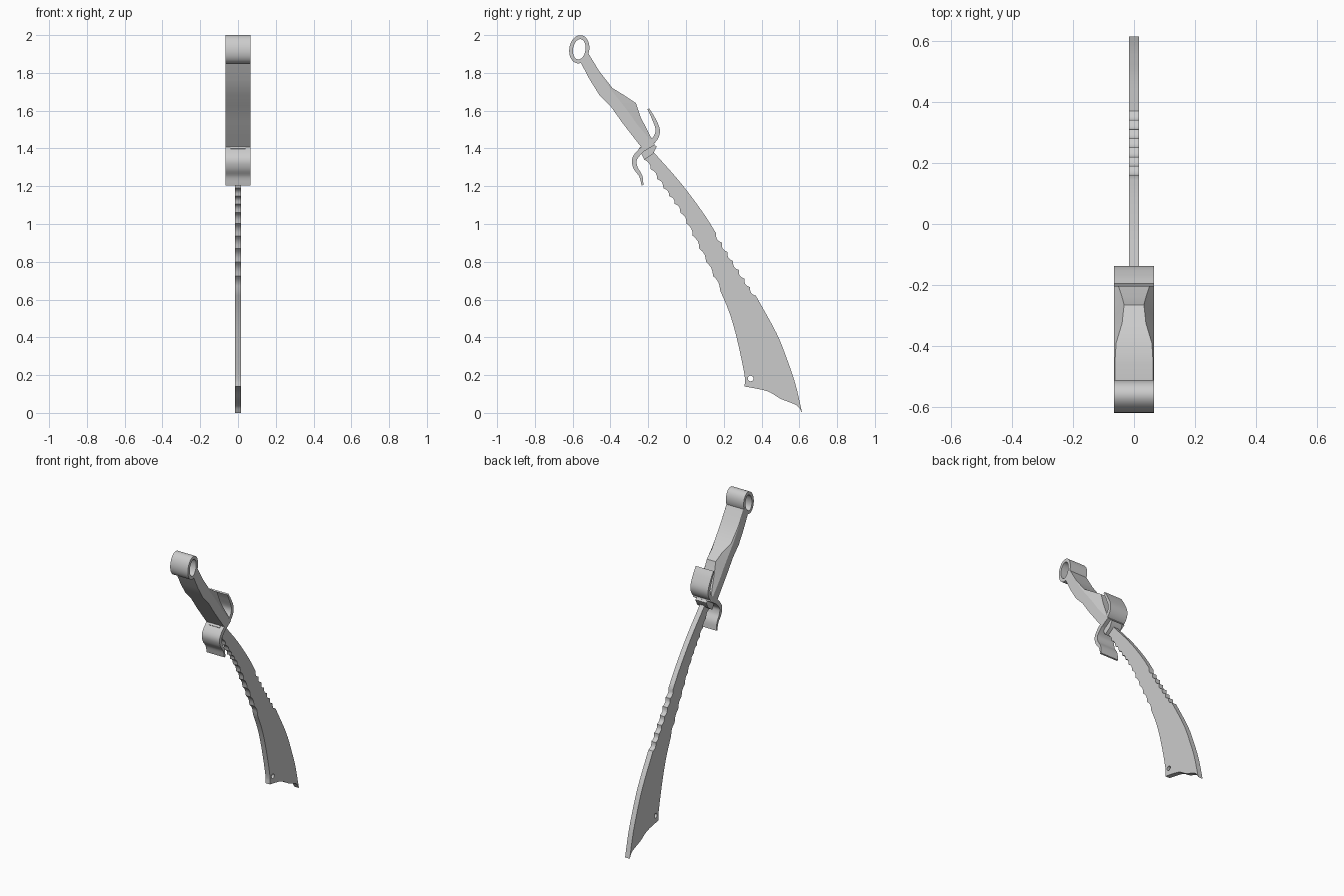
import bpy
import bmesh
import math
from mathutils import Vector

# Remove the default object
default = bpy.data.objects.get("Cube")
if default:
    bpy.data.objects.remove(default, do_unlink=True)

# Single grey material
steel = bpy.data.materials.new("plain_grey")
steel.use_nodes = True
GREY = (0.6, 0.6, 0.6, 1)
steel.diffuse_color = GREY
steel.node_tree.nodes["Principled BSDF"].inputs["Base Color"].default_value = GREY


def finish(obj, angle=35):
    """Weld, orient, colour and shade a finished part."""
    bm = bmesh.new()
    bm.from_mesh(obj.data)
    bmesh.ops.remove_doubles(bm, verts=bm.verts, dist=0.0002)
    bmesh.ops.recalc_face_normals(bm, faces=bm.faces)
    bm.to_mesh(obj.data)
    bm.free()
    obj.data.materials.clear()
    obj.data.materials.append(steel)
    bpy.ops.object.select_all(action="DESELECT")
    obj.select_set(True)
    bpy.context.view_layer.objects.active = obj
    bpy.ops.object.shade_smooth_by_angle(angle=math.radians(angle))


def smooth(points, steps=4, teeth=0, depth=0.0):
    """Smooth path through (y, z) points, with optional scalloped teeth cut inward."""
    p = [Vector(q) for q in points]
    p = [2 * p[0] - p[1]] + p + [2 * p[-1] - p[-2]]
    count = len(points) - 1
    path = []
    for i in range(count * steps + 1):
        k = min(i // steps, count - 1)
        t = i / steps - k
        a, b, c, d = p[k:k + 4]
        point = (2 * b + (c - a) * t + (2 * a - 5 * b + 4 * c - d) * t ** 2
                 + (3 * b - a - 3 * c + d) * t ** 3) / 2
        inward = Vector((c.y - b.y, b.x - c.x)).normalized()
        wave = abs(math.sin(math.pi * teeth * i / (count * steps)))
        path.append(point + inward * depth * wave)
    return path


def ellipse(centre, ry, rz, tilt=0.0, sides=32):
    points = []
    for i in range(sides):
        a = math.tau * i / sides
        y, z = ry * math.cos(a), rz * math.sin(a)
        points.append((centre[0] + y * math.cos(tilt) - z * math.sin(tilt),
                       centre[1] + y * math.sin(tilt) + z * math.cos(tilt)))
    return points


def plate(name, outlines, half_width):
    """Filled side profile extruded along x; later outlines are holes."""
    curve = bpy.data.curves.new(name, "CURVE")
    curve.dimensions = "2D"
    curve.fill_mode = "BOTH"
    curve.extrude = half_width
    for outline in outlines:
        spline = curve.splines.new("POLY")
        spline.points.add(len(outline) - 1)
        for point, (y, z) in zip(spline.points, outline):
            point.co = (y, z, 0, 1)
        spline.use_cyclic_u = True
    obj = bpy.data.objects.new(name, curve)
    bpy.context.collection.objects.link(obj)
    obj.rotation_euler = (math.pi / 2, 0, math.pi / 2)
    bpy.ops.object.select_all(action="DESELECT")
    obj.select_set(True)
    bpy.context.view_layer.objects.active = obj
    bpy.ops.object.convert(target="MESH")
    obj = bpy.context.view_layer.objects.active
    obj.name = name
    finish(obj)
    return obj


# Blade: curved back, ragged tip and scalloped front edge
blade = smooth([(-.18, 1.39), (-.03, 1.22), (.09, 1.06), (.16, .95)])
blade += smooth([(.16, .95), (.265, .78), (.37, .62)], 14, 7, .013)[1:]
blade += smooth([(.37, .62), (.48, .42), (.54, .27), (.58, .15), (.615, 0)])[1:]
blade += smooth([(.615, 0), (.585, .04), (.5, .075), (.43, .115), (.31, .14)])[1:]
blade += smooth([(.31, .14), (.31, .2), (.27, .39), (.23, .53), (.18, .65)])[1:]
blade += smooth([(.18, .65), (.07, .87), (-.03, 1.06), (-.12, 1.19), (-.22, 1.34)],
                12, 12, .011)[1:]
plate("blade", [blade, ellipse((.342, .182), .015, .015, sides=16)], .017)

# Pommel ring
RING = (-.565, 1.925)
plate("pommel_ring", [ellipse(RING, .053, .075, -.15), ellipse(RING, .033, .054, -.15)], .065)

# Guard: S-shaped band, thicker in the middle, tapering to the tips
centre_line = smooth([(-.2, 1.61), (-.175, 1.565), (-.15, 1.5), (-.165, 1.45), (-.215, 1.41),
                      (-.27, 1.35), (-.268, 1.3), (-.24, 1.255), (-.23, 1.205)], 5)
sides = [[], []]
last = len(centre_line) - 1
for i, point in enumerate(centre_line):
    along = (centre_line[min(i + 1, last)] - centre_line[max(i - 1, 0)]).normalized()
    across = Vector((-along.y, along.x)) * (.005 + .009 * math.sin(math.pi * i / last))
    sides[0].append(point + across)
    sides[1].append(point - across)
plate("guard", [sides[0] + sides[1][::-1]], .065)

# Collar that holds the blade below the guard
plate("collar", [[(-.25, 1.4), (-.2, 1.44), (-.155, 1.41), (-.175, 1.37), (-.22, 1.34)]], .04)

# Grip: lofted hexagonal sections (front point, back point, side-ridge position, back width)
stations = [
    ((-.56, 1.86), (-.515, 1.9), .95, .97),
    ((-.51, 1.765), (-.46, 1.81), .95, .97),
    ((-.46, 1.685), (-.39, 1.72), .85, .9),
    ((-.4, 1.625), (-.325, 1.68), .6, .6),
    ((-.34, 1.54), (-.265, 1.64), .5, .5),
    ((-.29, 1.475), (-.24, 1.565), .6, .6),
    ((-.22, 1.385), (-.165, 1.42), .95, .97),
]
W = .065
bm = bmesh.new()
rings = []
for front, back, ridge, narrow in stations:
    front, back = Vector(front), Vector(back)
    middle = front.lerp(back, ridge)
    section = [(-W, front), (W, front), (W, middle),
               (W * narrow, back), (-W * narrow, back), (-W, middle)]
    rings.append([bm.verts.new((x, q.x, q.y)) for x, q in section])
for a, b in zip(rings, rings[1:]):
    for i in range(len(a)):
        j = (i + 1) % len(a)
        bm.faces.new((a[i], a[j], b[j], b[i]))
bm.faces.new(rings[0])
bm.faces.new(rings[-1])
mesh = bpy.data.meshes.new("grip")
bm.to_mesh(mesh)
bm.free()
grip = bpy.data.objects.new("grip", mesh)
bpy.context.collection.objects.link(grip)
finish(grip, 25)
